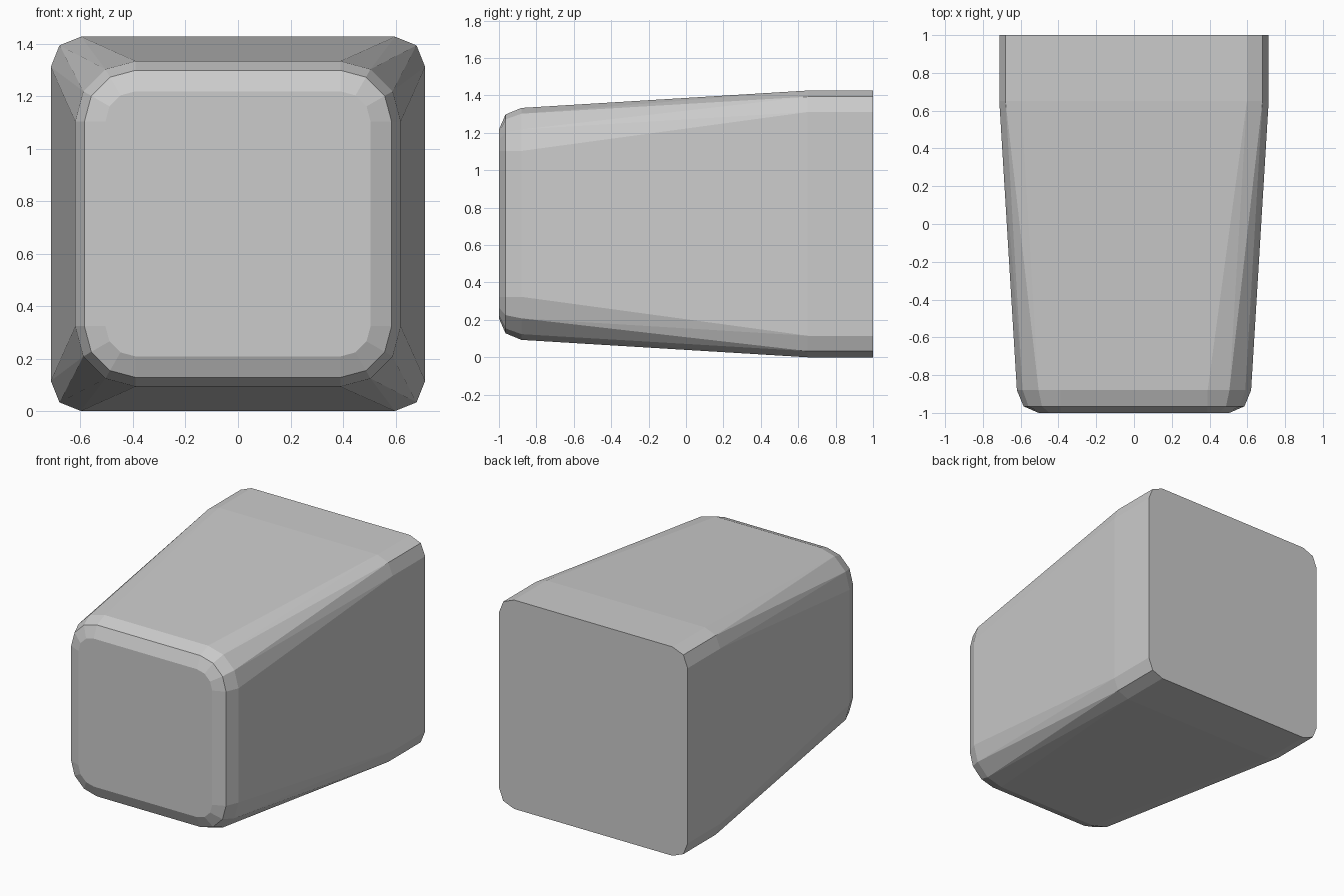
import bpy, bmesh, math

if "Cube" in bpy.data.objects:
    bpy.data.objects.remove(bpy.data.objects["Cube"])

CZ = 0.713    # height of the body's centre line
CORE = 0.39   # centre of the rounded front corners


def rounded_corner(radius):
    """Three-segment round corner in the first quadrant."""
    return [(CORE + radius * math.cos(math.radians(a)),
             CORE + radius * math.sin(math.radians(a))) for a in (0, 30, 60, 90)]


back_corner = [(0.713, 0.598), (0.68, 0.68), (0.598, 0.713)]

# Corner profile at each station from front to back
stations = [
    (-1.00, rounded_corner(0.115)),
    (-0.965, rounded_corner(0.195)),
    (-0.88, rounded_corner(0.23)),
    (0.65, back_corner),
    (1.00, back_corner),
]

# Tapered body: convex skin over mirrored corner profiles
bm = bmesh.new()
for y, corner in stations:
    for sx in (-1, 1):
        for sz in (-1, 1):
            for x, z in corner:
                bm.verts.new((sx * x, y, CZ + sz * z))
bmesh.ops.convex_hull(bm, input=bm.verts[:])
bmesh.ops.delete(bm, geom=[v for v in bm.verts if not v.link_faces], context='VERTS')
bmesh.ops.dissolve_limit(bm, angle_limit=math.radians(0.5),
                         verts=bm.verts[:], edges=bm.edges[:])
bmesh.ops.recalc_face_normals(bm, faces=bm.faces[:])

mesh = bpy.data.meshes.new("tapered_body")
bm.to_mesh(mesh)
bm.free()
body = bpy.data.objects.new("tapered_body", mesh)
bpy.context.collection.objects.link(body)
